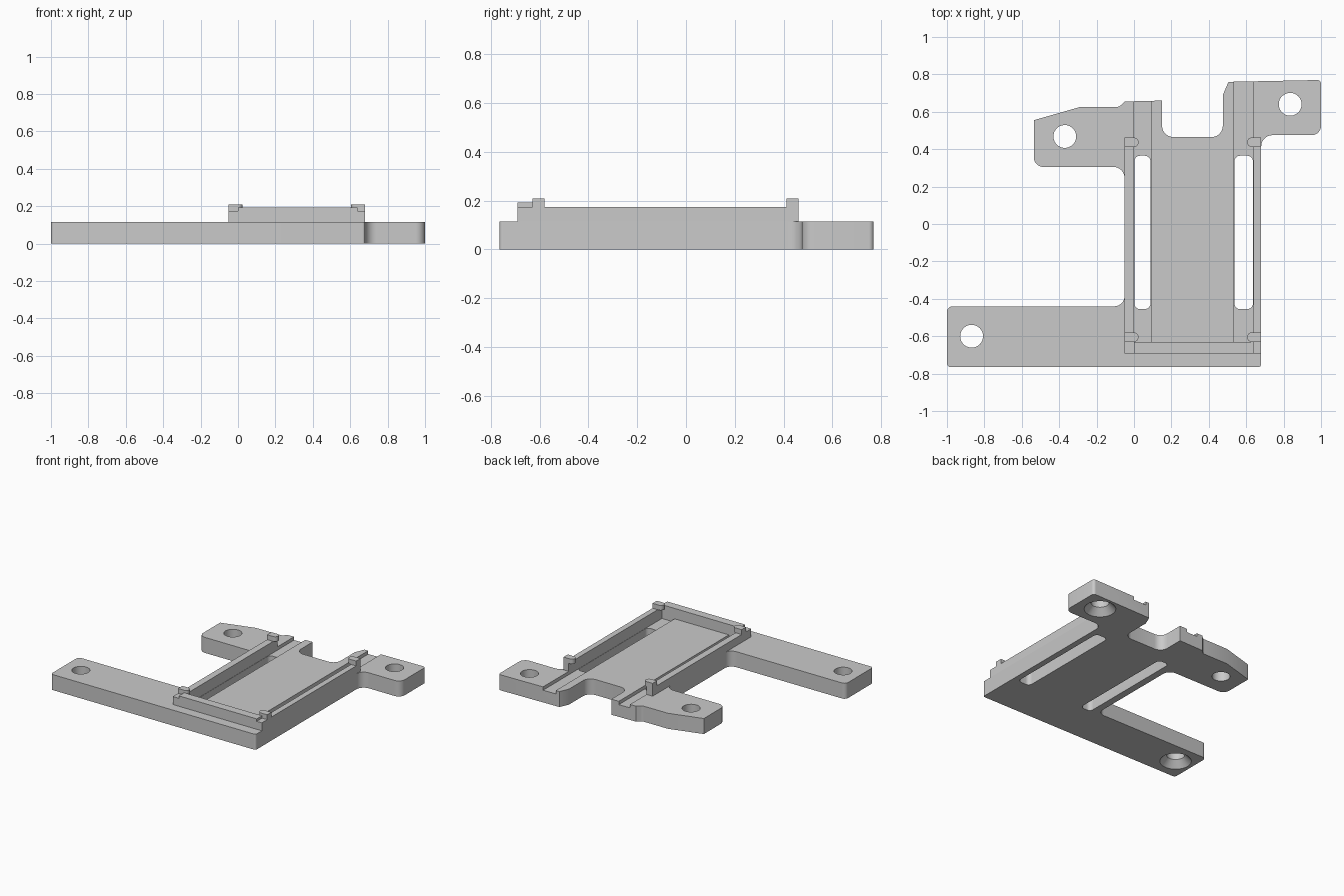
import bpy, bmesh, math
from mathutils import Vector

if "Cube" in bpy.data.objects:
    bpy.data.objects.remove(bpy.data.objects["Cube"])

grey = bpy.data.materials.new("plain grey")
grey.use_nodes = True
grey.diffuse_color = (0.59, 0.59, 0.59, 1)
grey.node_tree.nodes["Principled BSDF"].inputs["Base Color"].default_value = grey.diffuse_color

BASE, RAIL, WALL, CLIP = 0.115, 0.174, 0.192, 0.21


def finish(name, bm):
    bmesh.ops.recalc_face_normals(bm, faces=bm.faces)
    mesh = bpy.data.meshes.new(name)
    bm.to_mesh(mesh)
    bm.free()
    mesh.materials.append(grey)
    obj = bpy.data.objects.new(name, mesh)
    bpy.context.collection.objects.link(obj)
    return obj


def rounded(corners, steps=7):
    """Outline points with each (x, y, radius) corner filleted."""
    pts = []
    for i, (x, y, r) in enumerate(corners):
        p = Vector((x, y))
        if r == 0:
            pts.append(p)
            continue
        a = (Vector(corners[i - 1][:2]) - p).normalized()
        b = (Vector(corners[(i + 1) % len(corners)][:2]) - p).normalized()
        half = a.angle(b) / 2
        centre = p + (a + b).normalized() * r / math.sin(half)
        start = (p + a * r / math.tan(half) - centre).normalized()
        end = (p + b * r / math.tan(half) - centre).normalized()
        for k in range(steps + 1):
            t = k / steps
            pts.append(centre + start.slerp(end, t).normalized() * r)
    return pts


def prism(name, corners, z0, z1):
    bm = bmesh.new()
    face = bm.faces.new([bm.verts.new((p.x, p.y, z0)) for p in rounded(corners)])
    top = bmesh.ops.extrude_face_region(bm, geom=[face], use_keep_orig=True)["geom"]
    bmesh.ops.translate(bm, vec=(0, 0, z1 - z0),
                        verts=[v for v in top if isinstance(v, bmesh.types.BMVert)])
    return finish(name, bm)


def block(name, x0, x1, y0, y1, z0, z1, r=0):
    return prism(name, [(x0, y0, r), (x1, y0, r), (x1, y1, r), (x0, y1, r)], z0, z1)


def cone(name, x, y, r0, r1, z0, z1):
    bm = bmesh.new()
    bmesh.ops.create_cone(bm, cap_ends=True, segments=40, radius1=r0, radius2=r1, depth=z1 - z0)
    bmesh.ops.translate(bm, vec=(x, y, (z0 + z1) / 2), verts=bm.verts)
    return finish(name, bm)


def cut(target, cutter):
    mod = target.modifiers.new("cut", 'BOOLEAN')
    mod.operation, mod.solver, mod.object = 'DIFFERENCE', 'EXACT', cutter
    with bpy.context.temp_override(object=target, active_object=target):
        bpy.ops.object.modifier_apply(modifier=mod.name)
    bpy.data.objects.remove(cutter)


# Base plate with its three mounting arms
base = prism("base_plate", [
    (-1, -.765, .02), (.68, -.765, .015),
    (.68, .475, .06), (1, .475, .05), (1, .77, .02),
    (.505, .76, 0), (.475, .69, 0), (.475, .465, .06),
    (.15, .465, .06), (.15, .66, 0), (-.05, .655, 0),
    (-.08, .626, .03), (-.29, .625, 0), (-.535, .555, 0),
    (-.535, .305, .05), (-.05, .305, .06),
    (-.05, -.44, .055), (-1, -.44, .03)], 0, BASE)

# Shallow channels beside the rails, with through slots
for x0, x1 in ((0, .09), (.535, .638)):
    cut(base, block("channel_cutter", x0, x1, -.63, .9, .09, .3))
    cut(base, block("slot_cutter", x0 + .002, x1 - .002, -.455, .365, -.1, .3, .03))

# Screw holes, two of them countersunk underneath
for x, y, sunk in ((-.37, .468, False), (.835, .64, True), (-.868, -.6, True)):
    cut(base, cone("hole_cutter", x, y, .061, .061, -.1, .3))
    if sunk:
        cut(base, cone("countersink_cutter", x, y, .125, .055, -.02, .055))

# Front wall and side rails of the tray
block("front_wall", 0, .638, -.692, -.63, BASE, WALL)
for side, x0, x1 in (("right", -.05, 0), ("left", .638, .68)):
    block(side + "_rail", x0, x1, -.692, .462, BASE, RAIL)

# Retaining clips with a rounded tip over the tray
for side, outer, tip in (("right", -.05, .024), ("left", .68, .605)):
    for end, y0 in (("front", -.63), ("back", .412)):
        y1 = y0 + .05
        prism(f"{end}_{side}_clip", [(outer, y0, 0), (tip, y0, .024),
                                     (tip, y1, .024), (outer, y1, 0)], RAIL, CLIP)

# Smooth the rounded corners and keep hard edges
bpy.ops.object.select_all(action='DESELECT')
for obj in bpy.context.collection.objects:
    if obj.type == 'MESH' and obj.data.materials and obj.data.materials[0] == grey:
        obj.select_set(True)
bpy.context.view_layer.objects.active = base
bpy.ops.object.shade_smooth_by_angle(angle=math.radians(30))
